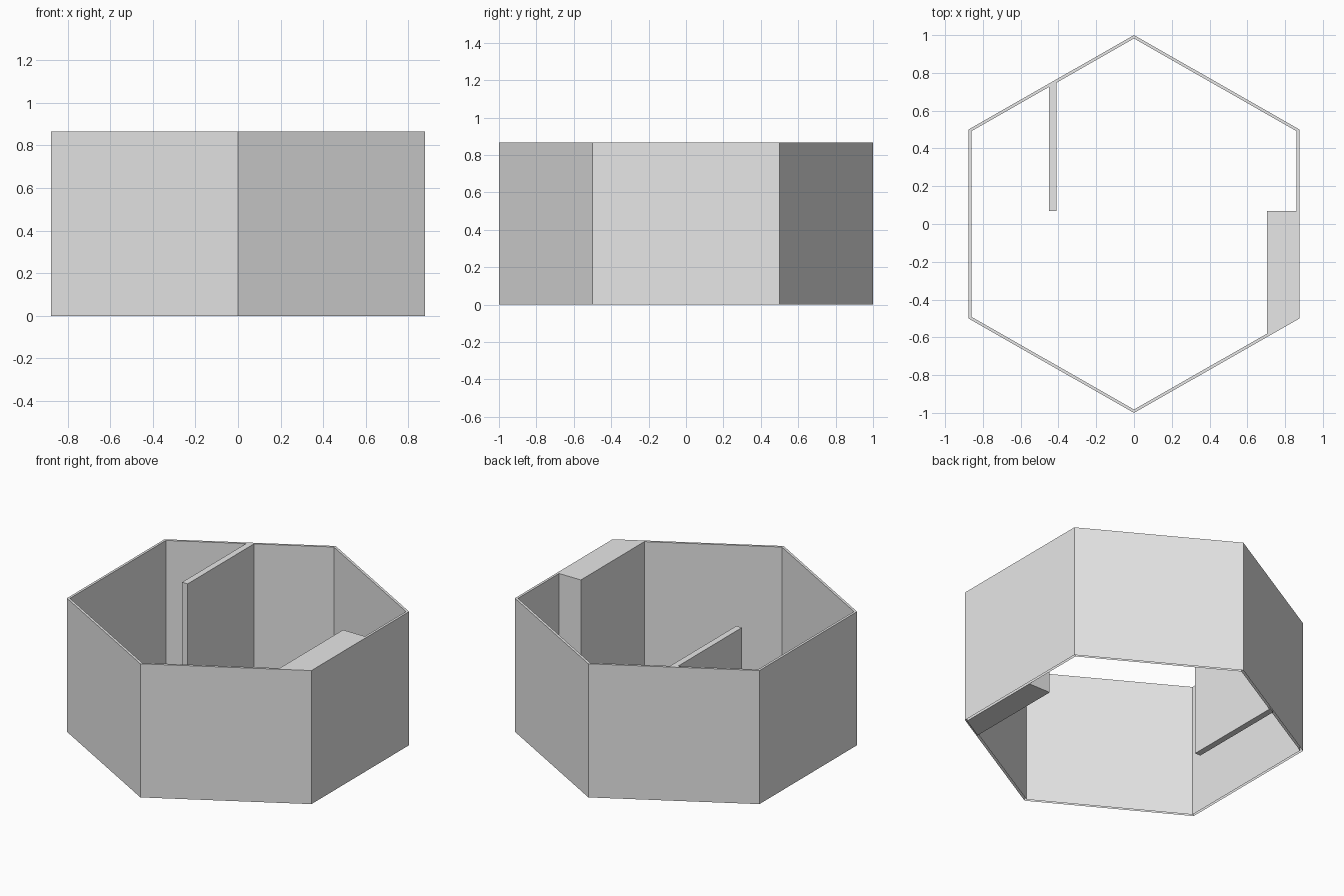
import bpy
import bmesh

cube = bpy.data.objects.get("Cube")
if cube:
    bpy.data.objects.remove(cube, do_unlink=True)

HALF_WIDTH, HEIGHT, INNER = 0.877, 0.866, 0.982

grey = bpy.data.materials.new("light_grey")
grey.use_nodes = True
colour = (0.8, 0.8, 0.8, 1)
grey.diffuse_color = colour
grey.node_tree.nodes["Principled BSDF"].inputs["Base Color"].default_value = colour


def finish(name, bm):
    mesh = bpy.data.meshes.new(name)
    bm.to_mesh(mesh)
    bm.free()
    mesh.materials.append(grey)
    obj = bpy.data.objects.new(name, mesh)
    bpy.context.collection.objects.link(obj)
    return obj


def prism(name, outline):
    """Upright closed solid from a floor outline."""
    bm = bmesh.new()
    base = bm.faces.new([bm.verts.new((x, y, 0)) for x, y in outline])
    top = bmesh.ops.extrude_face_region(bm, geom=[base], use_keep_orig=True)
    verts = [g for g in top["geom"] if isinstance(g, bmesh.types.BMVert)]
    bmesh.ops.translate(bm, verts=verts, vec=(0, 0, HEIGHT))
    bmesh.ops.recalc_face_normals(bm, faces=bm.faces)
    return finish(name, bm)


def inner_wall_y(x):
    """Distance of the slanted walls from the x axis, mid-thickness."""
    return (1 + INNER) / 2 - 0.5 * abs(x) / HALF_WIDTH


# Six-sided double-skinned wall, capped on top and open underneath
hexagon = [(0, -1), (HALF_WIDTH, -0.5), (HALF_WIDTH, 0.5),
           (0, 1), (-HALF_WIDTH, 0.5), (-HALF_WIDTH, -0.5)]
bm = bmesh.new()
rings = [[bm.verts.new((x * s, y * s, z)) for x, y in hexagon]
         for s, z in ((1, 0), (1, HEIGHT), (INNER, HEIGHT), (INNER, 0))]
for low, high in zip(rings, rings[1:]):
    for i in range(6):
        j = (i + 1) % 6
        bm.faces.new((low[i], low[j], high[j], high[i]))
finish("outer_wall", bm)

# Thin partition reaching in from the back wall
x0, x1, end = -0.45, -0.41, 0.07
prism("partition", [(x0, end), (x1, end), (x1, inner_wall_y(x1)), (x0, inner_wall_y(x0))])

# Thick block against the left side wall
x0, x1 = 0.705, HALF_WIDTH * INNER
prism("side_block", [(x0, end), (x0, -inner_wall_y(x0)), (x1, -inner_wall_y(x1)), (x1, end)])
